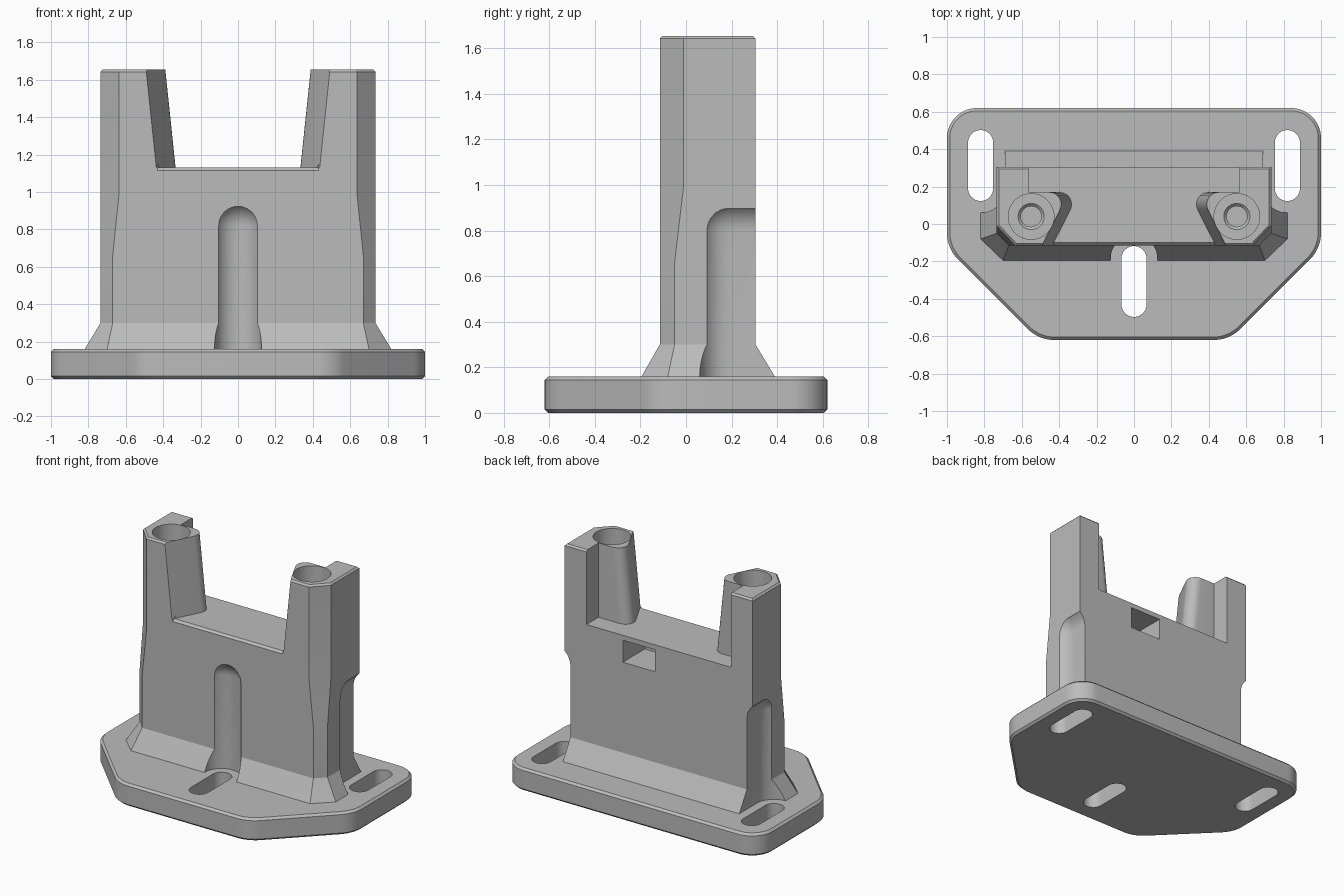
import bpy, bmesh, math
from mathutils import Vector

if "Cube" in bpy.data.objects:
    bpy.data.objects.remove(bpy.data.objects["Cube"])

grey = bpy.data.materials.new("mid grey")
grey.use_nodes = True
grey.diffuse_color = (0.5, 0.5, 0.5, 1)
grey.node_tree.nodes["Principled BSDF"].inputs["Base Color"].default_value = (0.5, 0.5, 0.5, 1)


def make(name, bm):
    bmesh.ops.recalc_face_normals(bm, faces=bm.faces[:])
    mesh = bpy.data.meshes.new(name)
    bm.to_mesh(mesh)
    bm.free()
    mesh.materials.append(grey)
    ob = bpy.data.objects.new(name, mesh)
    bpy.context.collection.objects.link(ob)
    return ob


def mirrored(half):
    """Close a right-hand outline with its mirror image."""
    return half + [(-x, y) for x, y in reversed(half)]


def loft(name, sections):
    """Skin a stack of (z, outline) rings and cap both ends."""
    bm = bmesh.new()
    rings = [[bm.verts.new((x, y, z)) for x, y in pts] for z, pts in sections]
    n = len(rings[0])
    for a, b in zip(rings, rings[1:]):
        for i in range(n):
            j = (i + 1) % n
            bm.faces.new((a[i], a[j], b[j], b[i]))
    bm.faces.new(rings[0][::-1])
    bm.faces.new(rings[-1])
    return make(name, bm)


def rounded(corners, steps=10):
    """Replace each (x, y, radius) corner with an arc."""
    out = []
    for i, (x, y, r) in enumerate(corners):
        p = Vector((x, y))
        u = (Vector(corners[i - 1][:2]) - p).normalized()
        v = (Vector(corners[(i + 1) % len(corners)][:2]) - p).normalized()
        half = u.angle(v) / 2
        centre = p + (u + v).normalized() * r / math.sin(half)
        t = r / math.tan(half)
        a, b = p + u * t - centre, p + v * t - centre
        turn = a.angle(b)
        for k in range(steps + 1):
            f = k / steps
            q = centre + (a * math.sin((1 - f) * turn) + b * math.sin(f * turn)) / math.sin(turn)
            out.append((q.x, q.y))
    return out


def slot(name, x, y0, y1, r, z0, z1, dome=False):
    """Upright slot cutter running along y, with an optional domed top."""
    bm = bmesh.new()
    rows = 10 if dome else 0
    rings = [(z0, r), (z1, r)]
    rings += [(z1 + r * math.sin(k / rows * math.pi / 2),
               r * math.cos(k / rows * math.pi / 2)) for k in range(1, rows + 1)]
    for z, rad in rings:
        for k in range(40):
            a = math.tau * k / 40
            for y in (y0, y1):
                bm.verts.new((x + rad * math.cos(a), y + rad * math.sin(a), z))
    bmesh.ops.remove_doubles(bm, verts=bm.verts[:], dist=1e-5)
    hull = bmesh.ops.convex_hull(bm, input=bm.verts[:])
    bmesh.ops.delete(bm, geom=list({g for g in hull["geom_interior"] + hull["geom_unused"]
                                    if isinstance(g, bmesh.types.BMVert)}), context='VERTS')
    bmesh.ops.dissolve_limit(bm, angle_limit=0.001, verts=bm.verts[:], edges=bm.edges[:])
    return make(name, bm)


def bore(name, x, y, profile):
    """Round cutter from a (radius, z) profile."""
    circle = [math.tau * k / 48 for k in range(48)]
    return loft(name, [(z, [(x + r * math.cos(a), y + r * math.sin(a)) for a in circle])
                       for r, z in profile])


def box(name, lo, hi):
    return loft(name, [(z, [(lo[0], lo[1]), (hi[0], lo[1]), (hi[0], hi[1]), (lo[0], hi[1])])
                       for z in (lo[2], hi[2])])


def cut(ob, cutters):
    bpy.context.view_layer.objects.active = ob
    for c in cutters:
        mod = ob.modifiers.new("cut", 'BOOLEAN')
        mod.operation, mod.solver, mod.object = 'DIFFERENCE', 'EXACT', c
        bpy.ops.object.modifier_apply(modifier=mod.name)
        bpy.data.objects.remove(c)


def shade(ob):
    bpy.ops.object.select_all(action='DESELECT')
    ob.select_set(True)
    bpy.context.view_layer.objects.active = ob
    bpy.ops.object.shade_smooth_by_angle(angle=math.radians(25))


# Base plate: rounded six-sided outline with chamfered rims
def plate_outline(inset):
    i, d = inset, inset * 0.41
    half = [(0.51 - d, -0.62 + i, 0.2), (1 - i, -0.13 + d, 0.2), (1 - i, 0.62 - i, 0.16 - i)]
    return rounded(half + [(-x, y, r) for x, y, r in reversed(half)])


T = 0.16
base = loft("base_plate", [(0, plate_outline(0.015)), (0.015, plate_outline(0)),
                           (T - 0.015, plate_outline(0)), (T, plate_outline(0.015))])
cut(base, [slot("front_slot", 0, -0.43, -0.185, 0.067, -0.1, 0.3)]
    + [slot("side_slot", s * 0.82, 0.19, 0.435, 0.067, -0.1, 0.3) for s in (-1, 1)])
shade(base)


# Upright body: flared foot, chamfered front corners, lightly chamfered top
def body_outline(cx, x, front, cy, back):
    return mirrored([(cx, front), (x, cy), (x, back)])


foot = body_outline(0.70, 0.82, -0.195, -0.08, 0.39)
lower = body_outline(0.67, 0.735, -0.115, -0.05, 0.305)
upper = body_outline(0.635, 0.735, -0.115, -0.01, 0.305)
rim = body_outline(0.63, 0.723, -0.103, -0.005, 0.293)
TOP = 1.655
body = loft("upright_body", [(0.15, foot), (T, foot), (0.30, lower), (0.66, lower),
                             (1.0, upper), (TOP - 0.012, upper), (TOP, rim)])

# Gap between the two tapered posts
DECK = 1.13


def gap_outline(dx):
    tip = rounded([(0.53 + dx, -0.3, 0.01), (0.293 + dx, 0.17, 0.065), (0.565, 0.17, 0.01),
                   (0.565, 0.5, 0.01), (0, 0.5, 0.01), (0, -0.3, 0.01)], 8)[9:18]
    return mirrored([(0.53 + dx, -0.3)] + tip + [(0.565, 0.17), (0.565, 0.5)])


gap = loft("post_gap", [(DECK, gap_outline(0)), (1.75, gap_outline(0.065))])
w = 0.015
edge = loft("deck_chamfer", [(DECK - w, [(-0.43, -0.13), (0.43, -0.13), (0.43, -0.115), (-0.43, -0.115)]),
                             (DECK + w, [(-0.43, -0.13), (0.43, -0.13), (0.43, -0.085), (-0.43, -0.085)])])

# Screw clearance grooves, screw bores and the rear pocket
cutters = [gap, edge,
           slot("front_groove", 0, -0.43, -0.185, 0.125, 0.1, 0.82, True),
           box("rear_pocket", (0.03, 0.06, 0.94), (0.28, 0.5, 1.095))]
for s in (-1, 1):
    cutters.append(slot("side_groove", s * 0.82, 0.19, 0.45, 0.13, 0.1, 0.80, True))
    cutters.append(bore("post_bore", s * 0.55, 0.04,
                        [(0.055, 0.9), (0.055, 1.235), (0.07, 1.25), (0.07, 1.3)]))
    cutters.append(bore("post_counterbore", s * 0.55, 0.04, [(0.122, 1.25), (0.122, 1.8)]))
cut(body, cutters)
shade(body)
